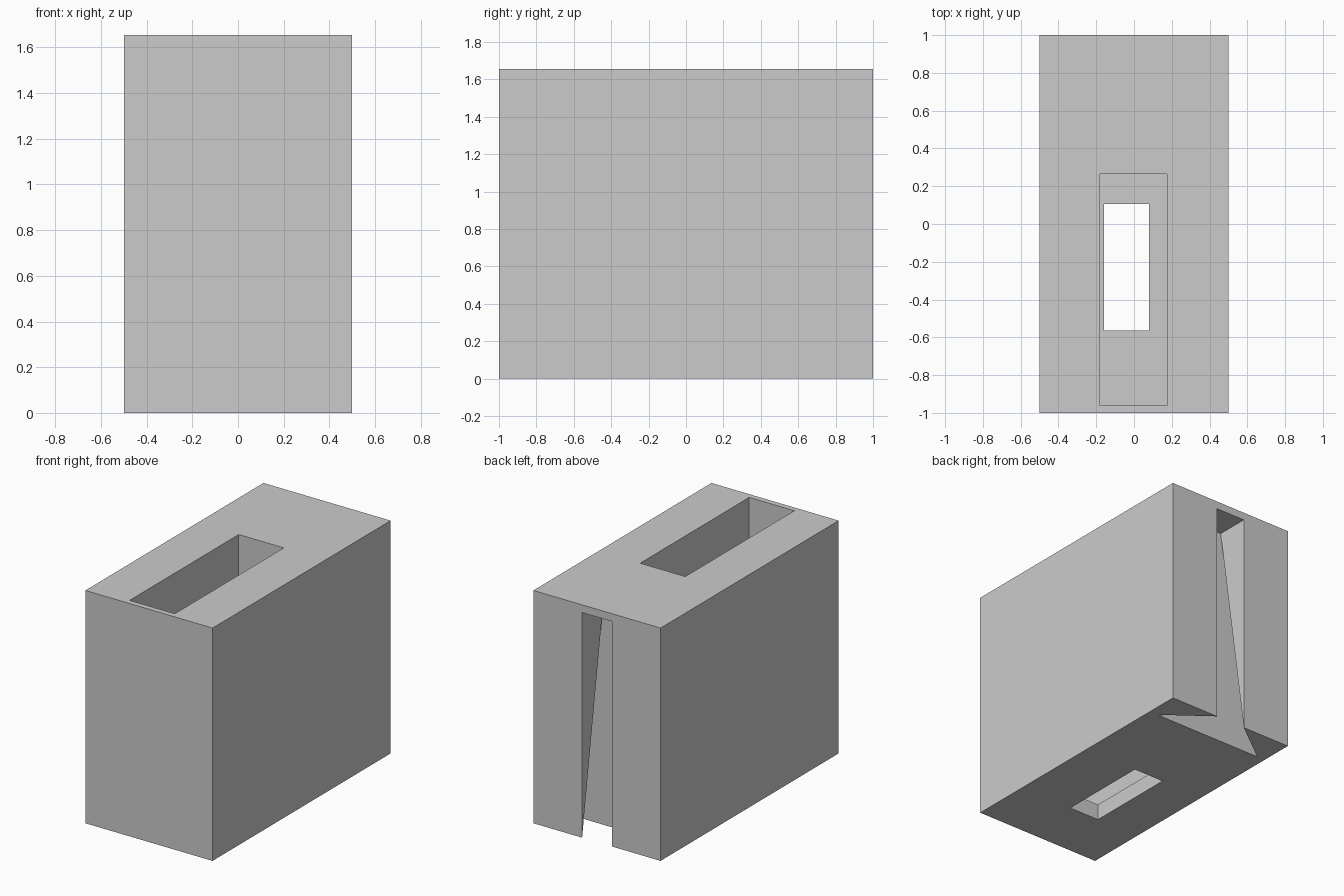
import bpy
import bmesh

if "Cube" in bpy.data.objects:
    bpy.data.objects.remove(bpy.data.objects["Cube"], do_unlink=True)

HEIGHT = 1.655


def add_object(name, bm):
    """Turn a bmesh into a scene object with outward normals."""
    bmesh.ops.recalc_face_normals(bm, faces=bm.faces)
    mesh = bpy.data.meshes.new(name)
    bm.to_mesh(mesh)
    bm.free()
    obj = bpy.data.objects.new(name, mesh)
    bpy.context.collection.objects.link(obj)
    return obj


def box(name, low, high):
    bm = bmesh.new()
    bmesh.ops.create_cube(bm, size=1)
    for v in bm.verts:
        v.co = [(a + b) / 2 + c * (b - a) for a, b, c in zip(low, high, v.co)]
    return add_object(name, bm)


def extend(bm, face, offset):
    """Push one face outwards as an extra prism."""
    new = bmesh.ops.extrude_face_region(bm, geom=[face])["geom"]
    verts = [g for g in new if isinstance(g, bmesh.types.BMVert)]
    bmesh.ops.translate(bm, verts=verts, vec=offset)
    if face.is_valid:
        bmesh.ops.delete(bm, geom=[face], context="FACES_ONLY")


def flared_slot(name, mouth, flare, back, depth, top):
    """Slot with a straight top whose rear corners spread towards the base."""
    bm = bmesh.new()
    sides = []
    for s in (-1, 1):
        sides.append([bm.verts.new(p) for p in (
            (s * mouth, back, 0), (s * flare, depth, 0),
            (s * mouth, back, top), (s * mouth, depth, top))])
    for near_low, far_low, near_top, far_top in sides:
        bm.faces.new((near_low, near_top, far_top))
        bm.faces.new((near_low, far_top, far_low))

    def across(i, j):
        a, b = sides
        return bm.faces.new((a[i], a[j], b[j], b[i]))

    front, floor = across(0, 2), across(0, 1)
    across(2, 3)
    across(1, 3)
    bmesh.ops.recalc_face_normals(bm, faces=bm.faces)
    extend(bm, front, (0, 0.1, 0))
    extend(bm, floor, (0, 0, -0.1))
    return add_object(name, bm)


# Solid block
block = box("block", (-0.5, -1, 0), (0.5, 1, HEIGHT))

# Deep pocket, narrow floor opening and flared rear slot
cutters = [
    box("pocket_cutter", (-0.18, -0.96, 0.115), (0.175, 0.265, HEIGHT + 0.1)),
    box("floor_opening_cutter", (-0.16, -0.565, -0.1), (0.08, 0.105, 0.3)),
    flared_slot("rear_slot_cutter", 0.117, 0.435, 1, 0.76, 1.6),
]
bpy.context.view_layer.objects.active = block
for cutter in cutters:
    cutter.hide_render = True
    mod = block.modifiers.new(cutter.name, "BOOLEAN")
    mod.operation = "DIFFERENCE"
    mod.solver = "EXACT"
    mod.object = cutter
    bpy.ops.object.modifier_apply(modifier=mod.name)
    bpy.data.objects.remove(cutter, do_unlink=True)

# Plain grey finish
grey = bpy.data.materials.new("plain_grey")
grey.use_nodes = True
colour = (0.6, 0.6, 0.6, 1)
grey.diffuse_color = colour
grey.node_tree.nodes["Principled BSDF"].inputs["Base Color"].default_value = colour
block.data.materials.clear()
block.data.materials.append(grey)
